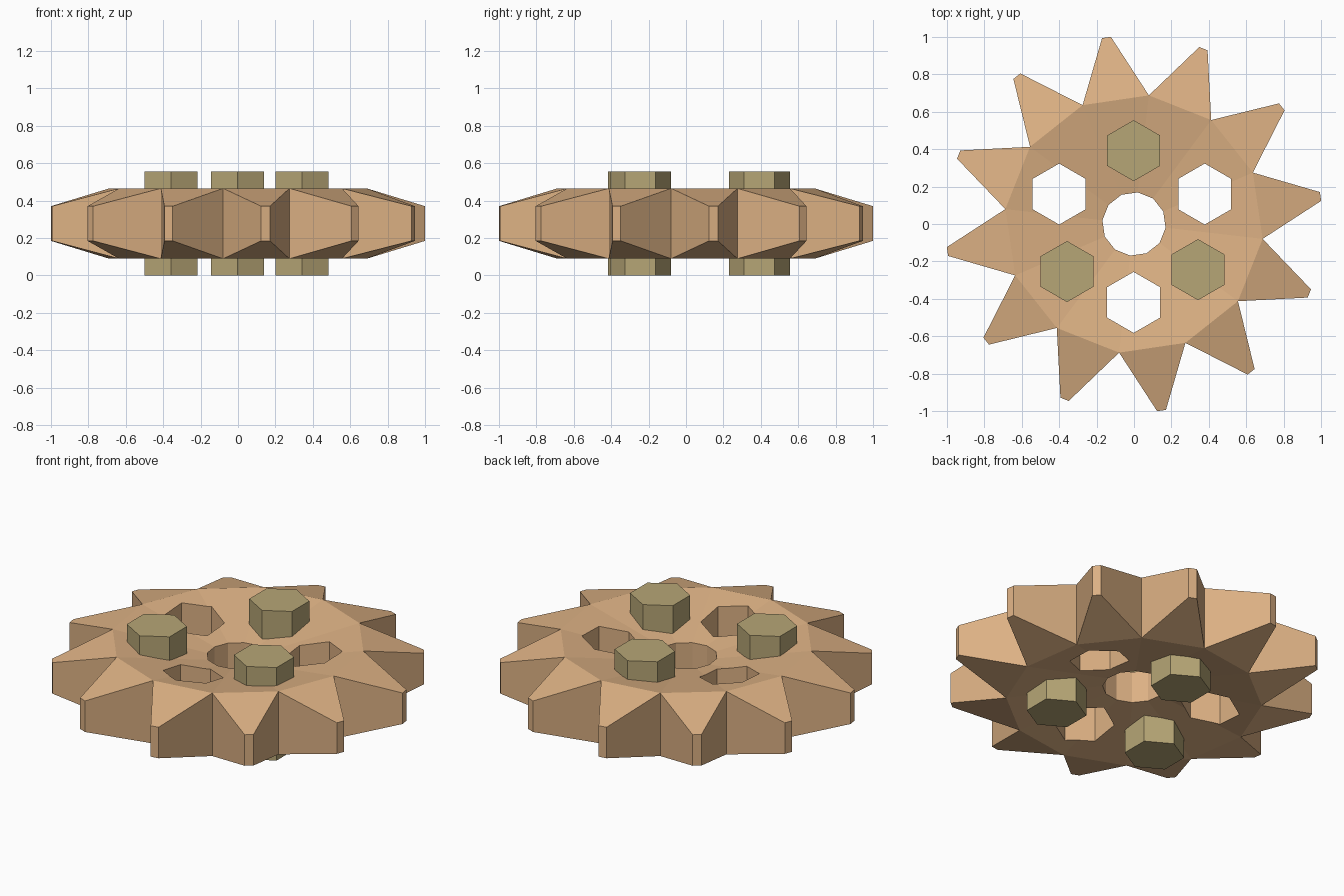
import bpy, bmesh, math

if "Cube" in bpy.data.objects:
    bpy.data.objects.remove(bpy.data.objects["Cube"])

MID = 0.2775   # mid height of the whole part
N = 12         # number of teeth


def material(name, color):
    m = bpy.data.materials.new(name)
    m.diffuse_color = color
    m.use_nodes = True
    m.node_tree.nodes["Principled BSDF"].inputs["Base Color"].default_value = m.diffuse_color
    return m


def make_object(name, bm, mat=None):
    bmesh.ops.recalc_face_normals(bm, faces=bm.faces)
    me = bpy.data.meshes.new(name)
    bm.to_mesh(me)
    bm.free()
    ob = bpy.data.objects.new(name, me)
    bpy.context.collection.objects.link(ob)
    if mat:
        me.materials.append(mat)
    return ob


def hex_prism(name, x, y, half, mat=None):
    bm = bmesh.new()
    pts = [(x + 0.163 * math.cos(math.radians(30 + 60 * i)),
            y + 0.163 * math.sin(math.radians(30 + 60 * i))) for i in range(6)]
    lo = [bm.verts.new((*p, MID - half)) for p in pts]
    hi = [bm.verts.new((*p, MID + half)) for p in pts]
    bm.faces.new(lo)
    bm.faces.new(hi)
    for i in range(6):
        j = (i + 1) % 6
        bm.faces.new((lo[i], lo[j], hi[j], hi[i]))
    return make_object(name, bm, mat)


copper = material("copper", (0.72, 0.44, 0.23, 1))
brass = material("brass", (0.47, 0.38, 0.18, 1))

# Gear: dished ring with tapered teeth, built sector by sector
bm = bmesh.new()


def pair(r, deg, half):
    a = math.radians(deg)
    return [bm.verts.new((r * math.cos(a), r * math.sin(a), MID + s * half)) for s in (-1, 1)]


step = 360 / N
root_angles = [23.4 + step * i for i in range(N)]
inner = [pair(0.17, a, 0.095) for a in root_angles]
root = [pair(0.692, a, 0.188) for a in root_angles]
for i in range(N):
    j = (i + 1) % N
    centre = root_angles[i] + step / 2
    t0, t1 = pair(1.008, centre - 1.35, 0.0925), pair(1.008, centre + 1.35, 0.0925)
    for s in (0, 1):
        bm.faces.new((inner[i][s], inner[j][s], root[j][s], root[i][s]))
        bm.faces.new((root[i][s], root[j][s], t1[s], t0[s]))
    for a, b in ((inner[i], inner[j]), (root[i], t0), (t0, t1), (t1, root[j])):
        bm.faces.new((a[0], b[0], b[1], a[1]))
gear = make_object("gear", bm, copper)

# Hexagonal through holes
bpy.context.view_layer.objects.active = gear
for x, y in ((-0.40, 0.16), (0.378, 0.16), (-0.002, -0.419)):
    cutter = hex_prism("hole_cutter", x, y, 0.5)
    cutter.hide_render = True
    mod = gear.modifiers.new("hole", 'BOOLEAN')
    mod.operation = 'DIFFERENCE'
    mod.solver = 'EXACT'
    mod.object = cutter
    bpy.ops.object.modifier_apply(modifier=mod.name)
    bpy.data.objects.remove(cutter)

# Hexagonal pins through the gear
for i, (x, y) in enumerate(((-0.002, 0.392), (-0.358, -0.254), (0.342, -0.244))):
    hex_prism(f"hex_pin_{i + 1}", x, y, MID, brass)
